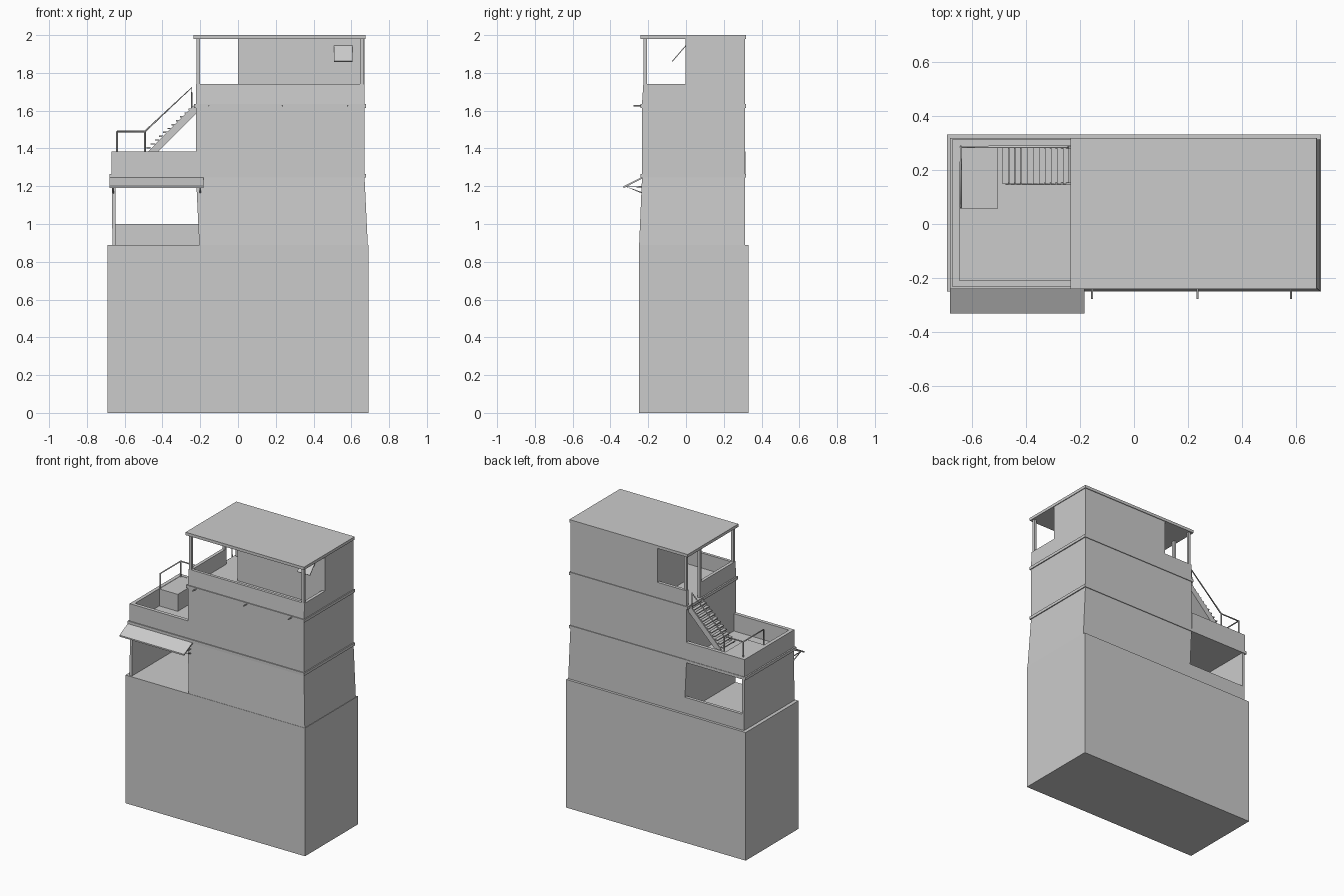
import bpy, bmesh
from mathutils import Vector

if "Cube" in bpy.data.objects:
    bpy.data.objects.remove(bpy.data.objects["Cube"])


def make(name, bm):
    bmesh.ops.recalc_face_normals(bm, faces=bm.faces)
    me = bpy.data.meshes.new(name)
    bm.to_mesh(me)
    bm.free()
    ob = bpy.data.objects.new(name, me)
    bpy.context.collection.objects.link(ob)
    return ob


def box(name, x, y, z, tx=None, ty=None):
    """Box from ranges; tx, ty give a different top outline (tapered walls)."""
    tx, ty = tx or x, ty or y
    bm = bmesh.new()
    rings = []
    for (a, b), (c, d), h in ((x, y, z[0]), (tx, ty, z[1])):
        rings.append([bm.verts.new((p, q, h)) for p, q in ((a, c), (b, c), (b, d), (a, d))])
    lo, hi = rings
    bm.faces.new(lo)
    bm.faces.new(hi)
    for i in range(4):
        j = (i + 1) % 4
        bm.faces.new((lo[i], lo[j], hi[j], hi[i]))
    return make(name, bm)


def prism(name, axis, profile, lo, hi):
    """Extrude a 2D profile along x (profile = y,z) or y (profile = x,z)."""
    bm = bmesh.new()
    put = (lambda p, t: (t, p[0], p[1])) if axis == 'x' else (lambda p, t: (p[0], t, p[1]))
    a = [bm.verts.new(put(p, lo)) for p in profile]
    b = [bm.verts.new(put(p, hi)) for p in profile]
    bm.faces.new(a)
    bm.faces.new(b)
    for i in range(len(a)):
        j = (i + 1) % len(a)
        bm.faces.new((a[i], a[j], b[j], b[i]))
    return make(name, bm)


def rod(name, points, r=0.005):
    """Thin square-ish tube along a path."""
    cu = bpy.data.curves.new(name, 'CURVE')
    cu.dimensions = '3D'
    cu.bevel_depth = r
    cu.bevel_resolution = 1
    cu.use_fill_caps = True
    sp = cu.splines.new('POLY')
    sp.points.add(len(points) - 1)
    for p, c in zip(sp.points, points):
        p.co = (*c, 1)
    ob = bpy.data.objects.new(name, cu)
    bpy.context.collection.objects.link(ob)
    return ob


# Base block
box("base", (-.69, .69), (-.25, .33), (0, .89))

# First storey: closed room, open bay with side wall and low back wall
box("first_storey", (-.205, .687), (-.248, .312), (.89, 1.245), (-.222, .67), (-.233, .312))
box("bay_side_wall", (-.665, -.648), (-.24, .312), (.89, 1.245), (-.668, -.648), (-.232, .312))
box("bay_back_wall", (-.65, -.2), (.29, .312), (.89, 1.0))
box("first_ledge", (-.68, .677), (-.24, .317), (1.245, 1.265))

# Awning over the bay with brackets
prism("awning", 'x', [(-.232, 1.25), (-.33, 1.2), (-.33, 1.19), (-.232, 1.24)], -.68, -.183)
for x in (-.66, -.2):
    rod("awning_bracket", [(x, -.232, 1.165), (x, -.315, 1.197), (x, -.232, 1.197)], .004)

# Second storey and terrace parapet
box("second_storey", (-.222, .67), (-.233, .312), (1.265, 1.615))
box("terrace_front_wall", (-.67, -.222), (-.233, -.208), (1.265, 1.385))
box("terrace_back_wall", (-.67, -.222), (.29, .314), (1.265, 1.385))
box("terrace_side_wall", (-.67, -.645), (-.208, .29), (1.265, 1.385))
box("second_ledge", (-.232, .677), (-.24, .317), (1.615, 1.635))

# Stair landing, treads and stringers
box("landing", (-.645, -.503), (.057, .29), (1.265, 1.383))
n = 11
for i in range(n):
    x, z = -.485 + .245 * i / n, 1.4 + .225 * i / n
    box("tread", (x, x + .022), (.148, .283), (z, z + .007))
slope = [(-.475, 1.385), (-.42, 1.385), (-.222, 1.585), (-.222, 1.63), (-.232, 1.63)]
for y in (.145, .279):
    prism("stringer", 'y', slope, y, y + .008)
prism("stair_underside", 'y', [(-.445, 1.385), (-.42, 1.385), (-.222, 1.585), (-.222, 1.605)], .15, .28)

# Handrail along the landing and stairs
rod("handrail", [(-.64, .062, 1.383), (-.64, .062, 1.49), (-.64, .285, 1.49),
                 (-.493, .285, 1.49), (-.245, .285, 1.722), (-.245, .285, 1.61)])
for x in (-.64, -.493):
    rod("rail_post", [(x, .285, 1.383), (x, .285, 1.49)])

# Third storey: room, balcony parapet, posts and roof
box("top_room", (0, .67), (-.003, .312), (1.635, 1.98))
box("balcony_front_wall", (-.222, .67), (-.233, -.21), (1.635, 1.742), ty=(-.226, -.206))
box("balcony_right_wall", (.648, .67), (-.21, -.003), (1.635, 1.742))
box("balcony_left_wall", (-.222, -.2), (-.21, .145), (1.635, 1.742))
box("balcony_back_wall", (-.222, 0), (.29, .312), (1.635, 1.742))
for x, y in ((-.21, -.216), (.655, -.216), (-.21, .152), (-.21, .298)):
    box("roof_post", (x - .009, x + .009), (y - .009, y + .009), (1.635, 1.98))
box("roof", (-.235, .675), (-.24, .317), (1.98, 2.0))

# Open window flap
prism("window_flap", 'x', [(-.003, 1.945), (-.075, 1.862), (-.072, 1.858), (-.003, 1.938)], .507, .605)

# Drain spouts along the front
for x in (-.155, .235, .58):
    rod("spout", [(x, -.22, 1.626), (x, -.277, 1.626)], .004)
